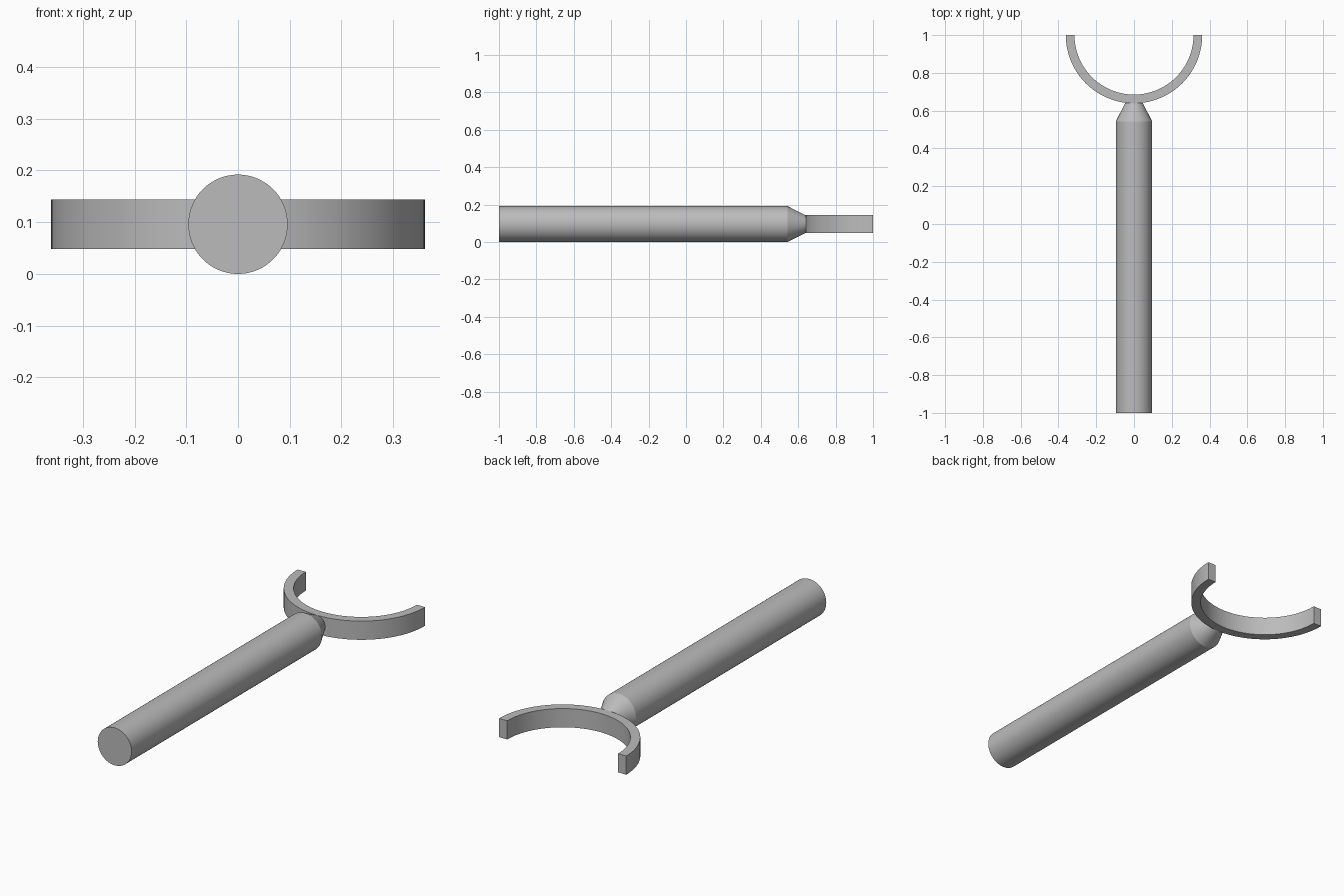
import bpy
import bmesh
from math import pi, cos, sin, radians
from mathutils import Vector, Matrix

cube = bpy.data.objects.get("Cube")
if cube:
    bpy.data.objects.remove(cube, do_unlink=True)

grey = bpy.data.materials.new("plain grey")
grey.use_nodes = True
colour = (0.5, 0.5, 0.5, 1)
grey.diffuse_color = colour
grey.node_tree.nodes["Principled BSDF"].inputs["Base Color"].default_value = colour

AXIS_Z = 0.096      # height of the handle axis
RING_Y = 1.0        # centre of the half ring


def finish(bm, name):
    bmesh.ops.recalc_face_normals(bm, faces=bm.faces[:])
    mesh = bpy.data.meshes.new(name)
    bm.to_mesh(mesh)
    bm.free()
    mesh.materials.append(grey)
    obj = bpy.data.objects.new(name, mesh)
    bpy.context.collection.objects.link(obj)
    bpy.ops.object.select_all(action='DESELECT')
    obj.select_set(True)
    bpy.context.view_layer.objects.active = obj
    bpy.ops.object.shade_smooth_by_angle(angle=radians(25))
    return obj


def handle(profile, sides=64):
    """Round bar along y, from (y, radius) stations, capped at both ends."""
    bm = bmesh.new()
    rings = []
    for y, r in profile:
        angles = [2 * pi * i / sides for i in range(sides)]
        rings.append([bm.verts.new((r * cos(a), y, AXIS_Z + r * sin(a))) for a in angles])
    for a, b in zip(rings, rings[1:]):
        for i in range(sides):
            j = (i + 1) % sides
            bm.faces.new((a[i], a[j], b[j], b[i]))
    bm.faces.new(rings[0])
    bm.faces.new(rings[-1])
    return finish(bm, "handle")


def half_ring(inner, outer, height, steps=64):
    """Rectangular section swept half a turn, open towards the back."""
    bm = bmesh.new()
    low, high = AXIS_Z - height / 2, AXIS_Z + height / 2
    corners = ((inner, low), (outer, low), (outer, high), (inner, high))
    section = bm.faces.new([bm.verts.new((x, RING_Y, z)) for x, z in corners])
    geom = [section, *section.edges, *section.verts]
    swept = bmesh.ops.spin(bm, geom=geom, cent=(0, RING_Y, 0), axis=(0, 0, 1),
                           angle=-pi, steps=steps)
    return finish(bm, "half_ring_fork")


# Handle with tapered neck
handle([(-1, 0.096), (0.543, 0.096), (0.642, 0.046)])

# Open half ring at the end of the neck
half_ring(0.315, 0.361, 0.096)
